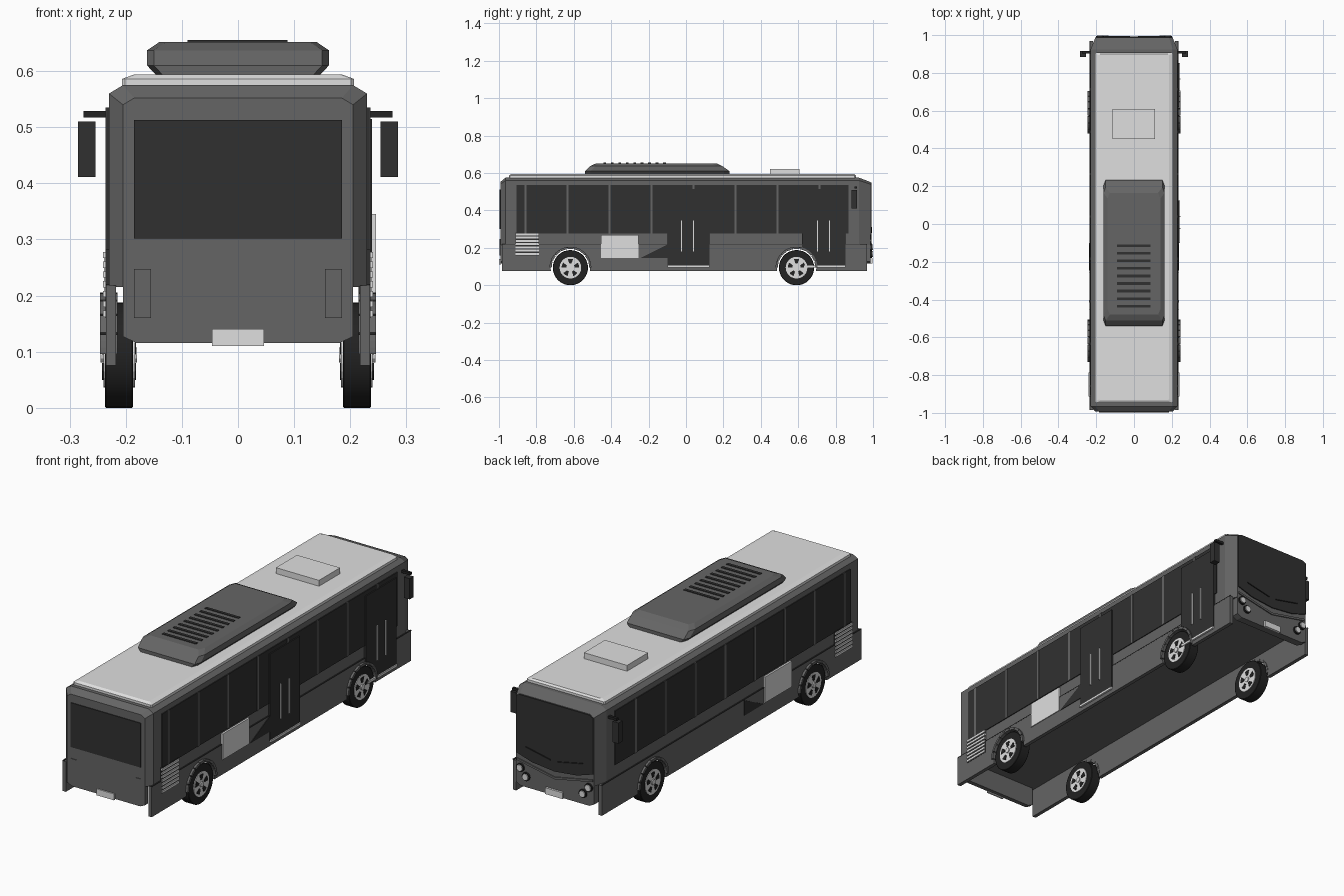
import bpy, bmesh, math

old = bpy.data.objects.get("Cube")
if old:
    bpy.data.objects.remove(old, do_unlink=True)


def material(name, v):
    m = bpy.data.materials.new(name)
    m.use_nodes = True
    m.diffuse_color = (v, v, v, 1)
    m.node_tree.nodes["Principled BSDF"].inputs["Base Color"].default_value = (v, v, v, 1)
    return m


GREY = material("body grey", 0.13)
GLASS = material("dark glass", 0.03)
PALE = material("pale grey", 0.74)
BLACK = material("rubber black", 0.016)


def loft(name, rings, mat):
    """Skin a list of rings of 3D points and cap both ends."""
    bm = bmesh.new()
    loops = [[bm.verts.new(p) for p in ring] for ring in rings]
    n = len(loops[0])
    for a, b in zip(loops, loops[1:]):
        for i in range(n):
            j = (i + 1) % n
            bm.faces.new((a[i], a[j], b[j], b[i]))
    bm.faces.new(loops[0])
    bm.faces.new(loops[-1])
    bmesh.ops.recalc_face_normals(bm, faces=bm.faces)
    me = bpy.data.meshes.new(name)
    bm.to_mesh(me)
    bm.free()
    me.materials.append(mat)
    ob = bpy.data.objects.new(name, me)
    bpy.context.collection.objects.link(ob)
    return ob


def side_prism(name, pts, x0, x1, mat):
    """Extrude a (y, z) outline along x."""
    return loft(name, [[(x, y, z) for y, z in pts] for x in (x0, x1)], mat)


def end_prism(name, pts, y0, y1, mat):
    """Extrude an (x, z) outline along y."""
    return loft(name, [[(x, y, z) for x, z in pts] for y in (y0, y1)], mat)


def box(name, x, y, z, mat):
    rect = [(y[0], z[0]), (y[1], z[0]), (y[1], z[1]), (y[0], z[1])]
    return side_prism(name, rect, x[0], x[1], mat)


def arc(cy, cz, r, a0, a1, n):
    steps = [math.radians(a0 + (a1 - a0) * i / n) for i in range(n + 1)]
    return [(cy + r * math.cos(a), cz + r * math.sin(a)) for a in steps]


def mirrored(half):
    return half + [(-x, z) for x, z in reversed(half)]


def cut_ring(hx, y0, y1, z, cx=0.012, cy=0.03):
    """Horizontal rectangle with its corners cut off."""
    half = [(hx - cx, y0), (hx, y0 + cy), (hx, y1 - cy), (hx - cx, y1)]
    return [(x, y, z) for x, y in mirrored(half)]


# Upper body shell with tapered ends; its underside is the floor
full = mirrored([(0.23, 0.215), (0.23, 0.56), (0.205, 0.575)])
tail = mirrored([(0.205, 0.215), (0.205, 0.54), (0.185, 0.552)])
stations = [(-0.993, tail), (-0.965, full), (0.925, full), (0.986, tail)]
loft("body_shell", [[(x, y, z) for x, z in sec] for y, sec in stations], GREY)

# Lower end panels, hanging below the floor
lower = mirrored([(0.18, 0.115), (0.205, 0.127), (0.205, 0.216)])
end_prism("rear_lower_panel", lower, -0.993, -0.972, GREY)
end_prism("front_lower_panel", lower, 0.95, 0.986, GREY)

# Roof, hatch and cooling unit
loft("roof", [cut_ring(0.207, -0.947, 0.908, 0.568, 0.006, 0.006),
              cut_ring(0.207, -0.947, 0.908, 0.586, 0.006, 0.006),
              cut_ring(0.185, -0.935, 0.9, 0.594, 0.006, 0.006)], PALE)
box("roof_hatch", (-0.115, 0.112), (0.45, 0.608), (0.59, 0.622), PALE)
loft("cooling_unit", [cut_ring(0.145, -0.54, 0.232, 0.592), cut_ring(0.162, -0.54, 0.232, 0.61),
                      cut_ring(0.162, -0.512, 0.195, 0.637), cut_ring(0.14, -0.48, 0.165, 0.652)], GREY)
for i in range(9):
    y = -0.435 + i * 0.04
    box("cooling_slot", (-0.09, 0.088), (y - 0.007, y + 0.007), (0.65, 0.655), GLASS)

# Rear end
box("rear_window", (-0.185, 0.185), (-0.997, -0.99), (0.302, 0.513), GLASS)
box("rear_plate", (-0.046, 0.046), (-0.999, -0.99), (0.11, 0.14), PALE)
for s in (1, -1):
    box("rear_lamp", (s * 0.155, s * 0.185), (-0.996, -0.99), (0.16, 0.247), GREY)

# Front end
end_prism("windscreen", [(-0.203, 0.272), (-0.12, 0.245), (0, 0.232), (0.12, 0.245), (0.203, 0.272),
                         (0.203, 0.54), (0.185, 0.55), (-0.185, 0.55), (-0.203, 0.54)],
          0.983, 0.991, GLASS)
end_prism("bumper_ridge", [(-0.2, 0.245), (0, 0.205), (0.2, 0.245), (0.2, 0.235), (0, 0.195), (-0.2, 0.235)],
          0.983, 0.991, GREY)
box("front_plate", (-0.046, 0.046), (0.983, 0.996), (0.115, 0.145), PALE)
for s in (1, -1):
    end_prism("wiper", [(s * 0.02, 0.28), (s * 0.15, 0.307), (s * 0.15, 0.312), (s * 0.02, 0.285)],
              0.989, 0.995, BLACK)
    for x, z in ((0.18, 0.203), (0.15, 0.167)):
        end_prism("headlamp_bezel", arc(s * x, z, 0.02, 0, 345, 23), 0.983, 0.994, BLACK)
        end_prism("headlamp", arc(s * x, z, 0.015, 0, 345, 23), 0.983, 0.999, PALE)

WHEELS = (-0.618, 0.591)
WZ, WR, AR = 0.094, 0.094, 0.106
dip = math.degrees(math.asin((WZ - 0.075) / AR))

for s in (1, -1):
    def sx(a, b):
        return (s * a, s * b)

    # Side skirt with wheel cutouts
    outline = [(-0.985, 0.075)]
    for wy in WHEELS:
        outline += arc(wy, WZ, AR, 180 + dip, -dip, 20)
    outline += [(0.968, 0.075), (0.968, 0.218), (-0.985, 0.218)]
    side_prism("side_skirt", outline, *sx(0.217, 0.235), GREY)
    box("skirt_seam", sx(0.229, 0.2355), (-0.985, 0.968), (0.217, 0.221), GLASS)

    # Side glass and pillars
    box("side_windows", sx(0.228, 0.234), (-0.906, 0.868), (0.278, 0.535), GLASS)
    for i in range(8):
        y = -0.858 + i * 0.2245
        box("window_pillar", sx(0.229, 0.236), (y - 0.006, y + 0.006), (0.278, 0.535), GREY)

    # Service panel, dark wedge and engine louvre
    box("service_panel", sx(0.229, 0.239), (-0.455, -0.253), (0.147, 0.27), PALE)
    side_prism("side_wedge", [(-0.245, 0.145), (-0.1, 0.145), (-0.1, 0.218)], *sx(0.229, 0.238), GLASS)
    box("louvre_back", sx(0.229, 0.236), (-0.912, -0.785), (0.16, 0.282), GLASS)
    for i in range(7):
        z = 0.166 + i * 0.0175
        box("louvre_blade", sx(0.23, 0.241), (-0.912, -0.785), (z - 0.004, z + 0.007), PALE)

    # Mirrors
    box("mirror_arm", sx(0.22, 0.275), (0.902, 0.915), (0.517, 0.529), BLACK)
    box("mirror_head", sx(0.254, 0.285), (0.885, 0.915), (0.411, 0.51), GLASS)

    for wy in WHEELS:
        # Segmented arch trim
        for i in range(9):
            a = i * 20 + 1
            side_prism("arch_trim", arc(wy, WZ, 0.112, a, a + 18, 3) + arc(wy, WZ, 0.1, a + 18, a, 3),
                       *sx(0.215, 0.246), GREY)
        # Tyre
        rings = []
        for x, r in ((0.187, 0.092), (0.189, WR), (0.235, WR), (0.237, 0.092)):
            rings.append([(s * x, y, z) for y, z in arc(wy, WZ, r, 0, 350, 35)])
        tyre = loft("tyre", rings, BLACK)
        for p in tyre.data.polygons:
            p.use_smooth = len(p.vertices) == 4 and abs(p.normal.x) < 0.3
        # Rim with five slots and a hub, on both faces of the wheel
        side_prism("rim", arc(wy, WZ, 0.058, 0, 345, 23), *sx(0.184, 0.24), PALE)
        side_prism("hub", arc(wy, WZ, 0.013, 0, 330, 11), *sx(0.18, 0.245), PALE)
        for i in range(5):
            a = 90 + i * 72
            slot = arc(wy, WZ, 0.047, a - 17, a + 17, 4) + arc(wy, WZ, 0.022, a + 14, a - 14, 2)
            side_prism("rim_slot", slot, *sx(0.182, 0.242), BLACK)

# Doors on one side; the forward one is notched around the wheel arch
box("rear_door", (0.215, 0.239), (-0.1, 0.125), (0.1, 0.515), GLASS)
fy = WHEELS[1]
notch = arc(fy, WZ, AR, 74, 4, 10)
side_prism("front_door", notch + [(0.853, 0.1), (0.853, 0.515), (notch[0][0], 0.515)], 0.215, 0.239, GLASS)
for name, mid, y0, y1 in (("rear", 0.008, -0.1, 0.125), ("front", 0.735, 0.63, 0.853)):
    box(name + "_door_sill", (0.229, 0.244), (y0, y1), (0.094, 0.105), PALE)
    for d in (-0.032, 0.032):
        box(name + "_door_handle", (0.238, 0.246), (mid + d - 0.003, mid + d + 0.003), (0.18, 0.345), PALE)
